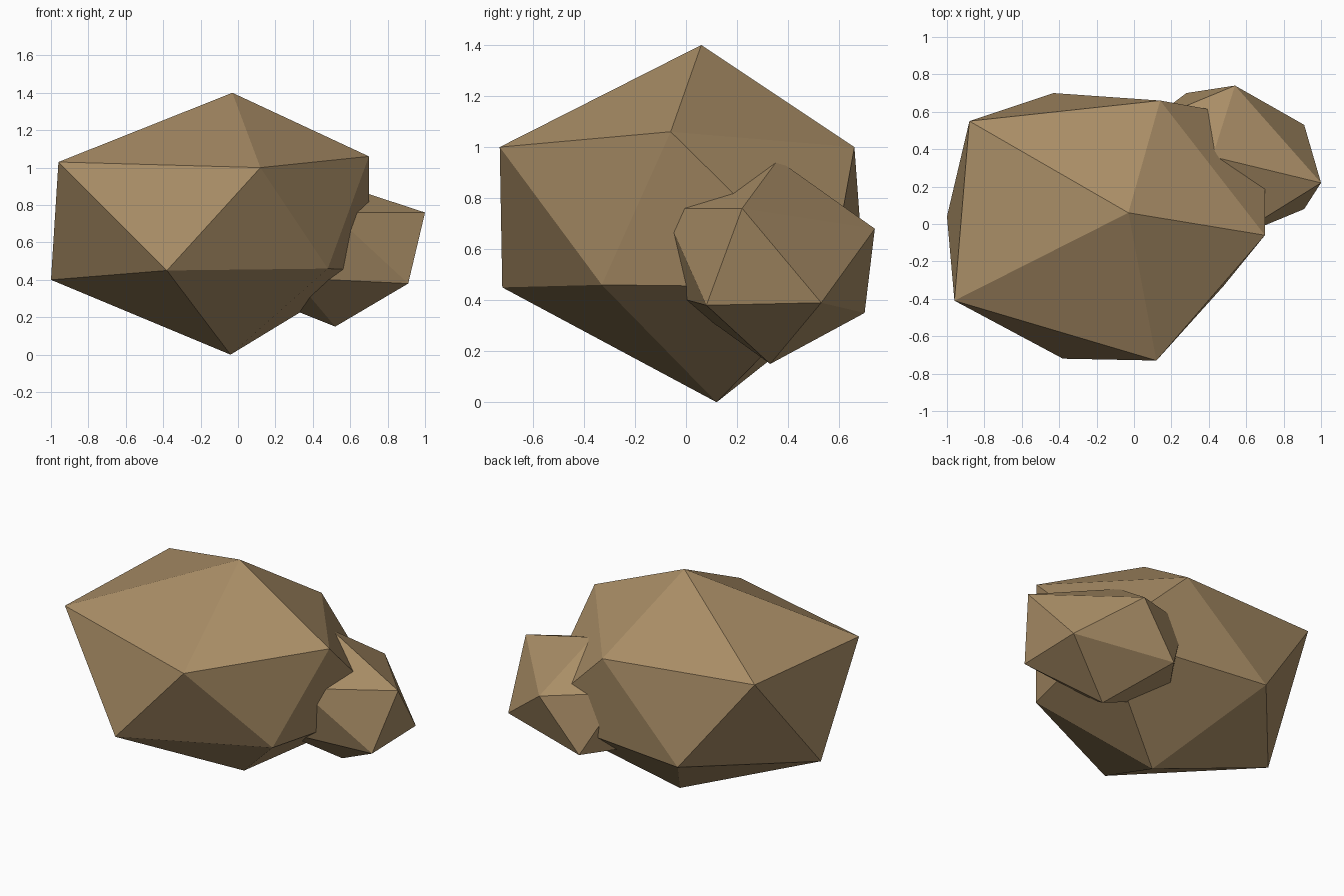
import bpy
import bmesh

default_cube = bpy.data.objects.get("Cube")
if default_cube:
    bpy.data.objects.remove(default_cube, do_unlink=True)


def make_material(name, colour):
    material = bpy.data.materials.new(name)
    material.use_nodes = True
    material.diffuse_color = colour
    material.node_tree.nodes["Principled BSDF"].inputs["Base Color"].default_value = colour
    return material


def make_rock(name, top, upper_ring, lower_ring, bottom, material):
    """Irregular twenty-sided rock: top fan, zigzag band and bottom fan."""
    bm = bmesh.new()
    peak = bm.verts.new(top)
    base = bm.verts.new(bottom)
    upper = [bm.verts.new(point) for point in upper_ring]
    lower = [bm.verts.new(point) for point in lower_ring]
    count = len(upper)
    for i in range(count):
        following = (i + 1) % count
        bm.faces.new((peak, upper[i], upper[following]))
        bm.faces.new((upper[i], lower[i], upper[following]))
        bm.faces.new((upper[following], lower[i], lower[following]))
        bm.faces.new((base, lower[following], lower[i]))
    bmesh.ops.recalc_face_normals(bm, faces=bm.faces)
    mesh = bpy.data.meshes.new(name)
    bm.to_mesh(mesh)
    bm.free()
    mesh.materials.append(material)
    rock = bpy.data.objects.new(name, mesh)
    bpy.context.collection.objects.link(rock)
    return rock


stone = make_material("brown stone", (0.40, 0.27, 0.134, 1))

# Main boulder
make_rock(
    "large_rock",
    top=(-0.03, 0.06, 1.4),
    upper_ring=[(-0.96, -0.41, 1.03), (0.12, -0.73, 1), (0.7, -0.06, 1.06),
                (0.14, 0.66, 1), (-0.88, 0.55, 1.06)],
    lower_ring=[(-0.38, -0.72, 0.45), (0.48, -0.33, 0.46), (0.7, 0.56, 0.45),
                (-0.43, 0.7, 0.46), (-1, 0.04, 0.4)],
    bottom=(-0.04, 0.12, 0),
    material=stone,
)

# Smaller rock leaning into the back corner
make_rock(
    "small_rock",
    top=(0.42, 0.36, 0.95),
    upper_ring=[(1, 0.22, 0.76), (0.54, 0.74, 0.68), (0.08, 0.55, 0.75),
                (0.12, 0.05, 0.76), (0.5, -0.09, 0.76)],
    lower_ring=[(0.91, 0.53, 0.39), (0.28, 0.7, 0.35), (0.02, 0.33, 0.35),
                (0.3, -0.03, 0.41), (0.91, 0.08, 0.38)],
    bottom=(0.52, 0.33, 0.15),
    material=stone,
)
